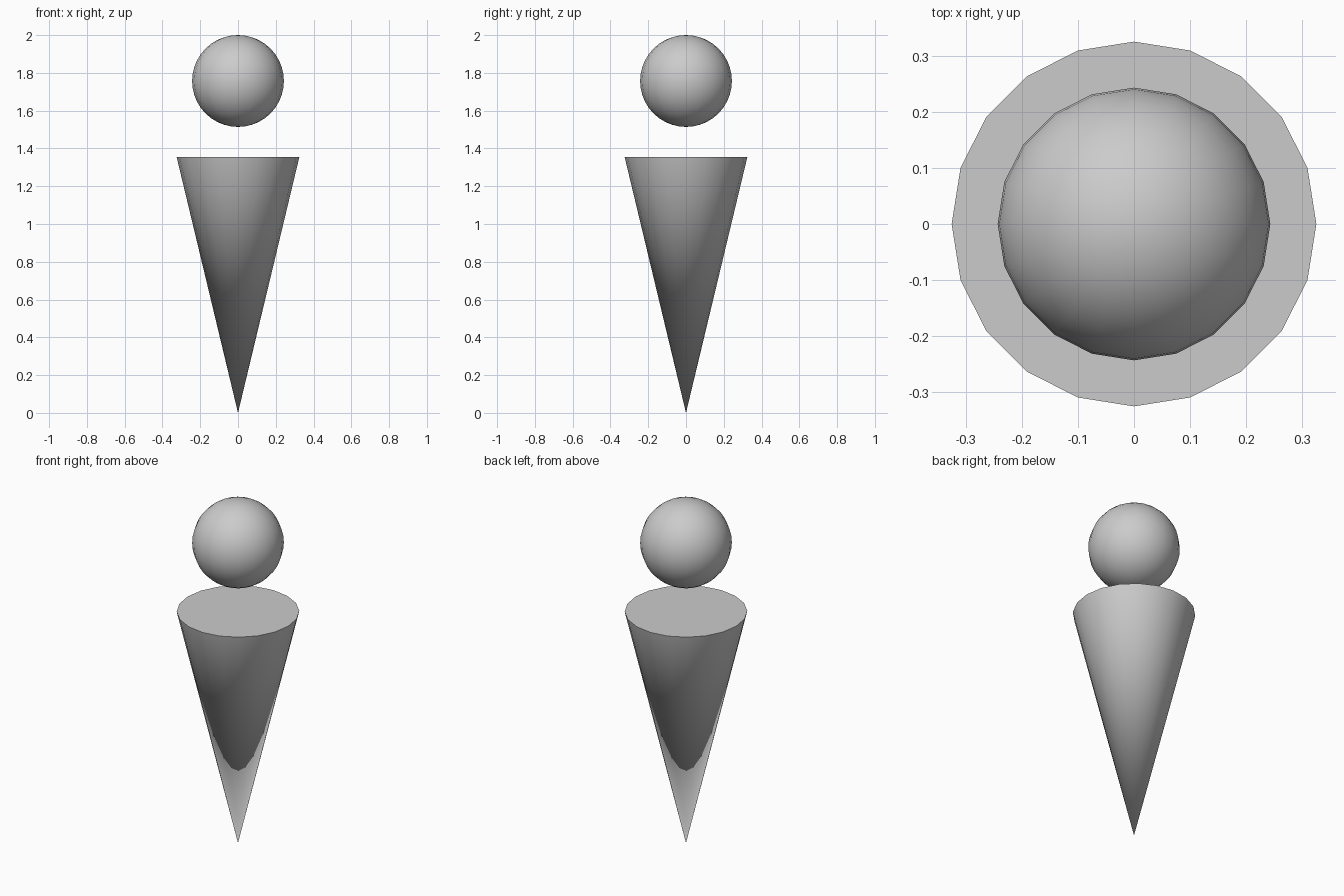
import bpy
from math import radians

if "Cube" in bpy.data.objects:
    bpy.data.objects.remove(bpy.data.objects["Cube"])

SIDES = 20
HEAD_R = 0.243
BODY_R, BODY_H = 0.325, 1.355


def finish(name):
    obj = bpy.context.object
    obj.name = name
    bpy.ops.object.shade_smooth_by_angle(angle=radians(40))
    return obj


# Head: floating ball above the body
bpy.ops.mesh.primitive_uv_sphere_add(
    segments=SIDES, ring_count=20, radius=HEAD_R, location=(0, 0, 2 - HEAD_R))
finish("head")

# Body: inverted cone with its tip on the ground and a flat top
bpy.ops.mesh.primitive_cone_add(
    vertices=SIDES, radius1=0, radius2=BODY_R, depth=BODY_H,
    end_fill_type='NGON', location=(0, 0, BODY_H / 2))
finish("body")
